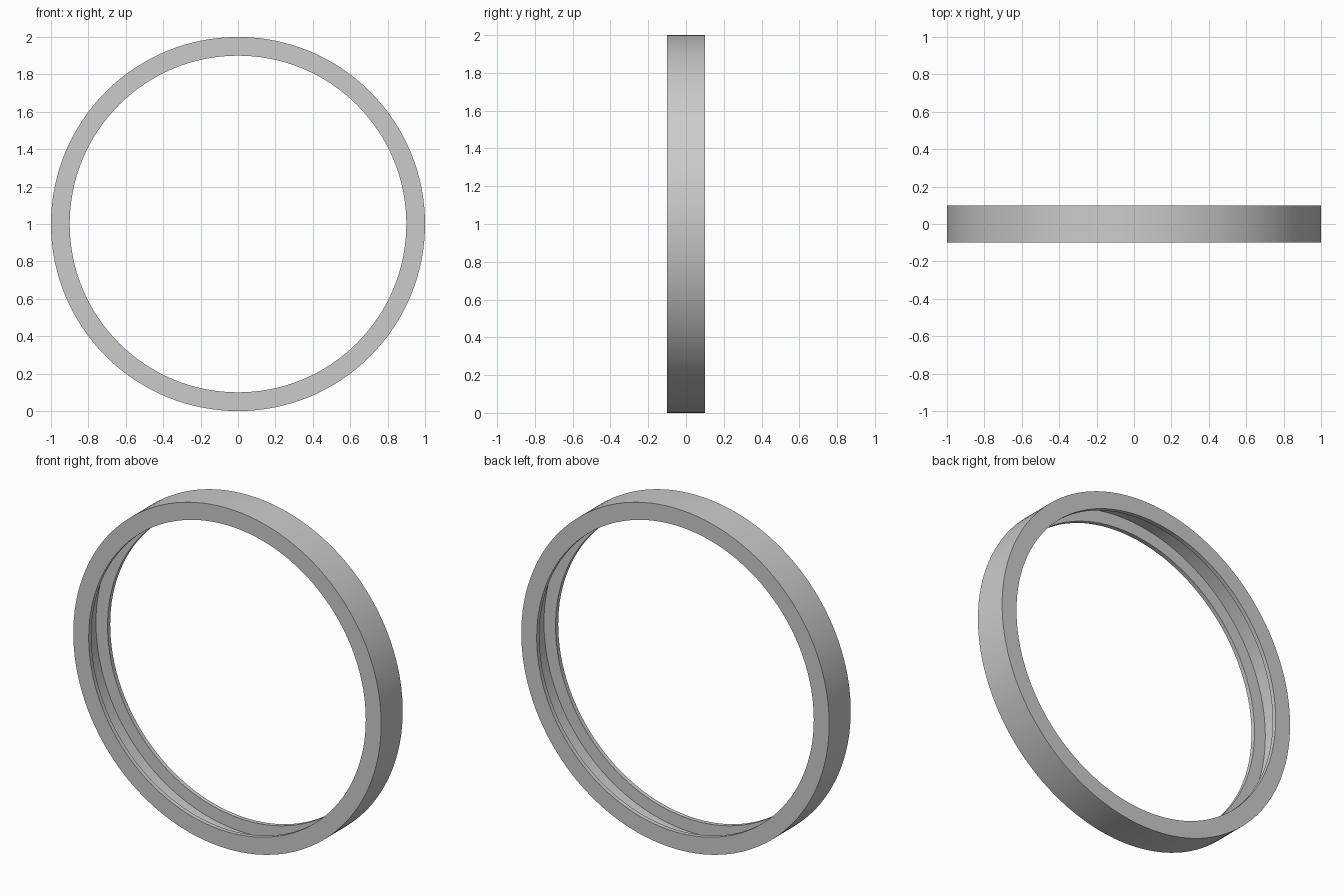
import bpy, bmesh, math

if "Cube" in bpy.data.objects:
    bpy.data.objects.remove(bpy.data.objects["Cube"])

SEGMENTS = 128
# Channel cross-section (radius, y): outer band, flat sides, groove facing inward
PROFILE = [(1.0, -0.1), (1.0, 0.1), (0.9, 0.1), (0.9, 0.075),
           (0.975, 0.075), (0.975, -0.075), (0.9, -0.075), (0.9, -0.1)]

# Ring: sweep the cross-section around the y axis
bm = bmesh.new()
loops = []
for i in range(SEGMENTS):
    a = 2 * math.pi * i / SEGMENTS
    loops.append([bm.verts.new((r * math.cos(a), y, 1 + r * math.sin(a))) for r, y in PROFILE])
n = len(PROFILE)
for i in range(SEGMENTS):
    p, q = loops[i], loops[(i + 1) % SEGMENTS]
    for j in range(n):
        k = (j + 1) % n
        bm.faces.new((p[j], p[k], q[k], q[j]))
bmesh.ops.recalc_face_normals(bm, faces=bm.faces)

mesh = bpy.data.meshes.new("grooved_ring")
bm.to_mesh(mesh)
bm.free()
ring = bpy.data.objects.new("grooved_ring", mesh)
bpy.context.collection.objects.link(ring)

# Smooth around the ring, crisp at the rims
bpy.context.view_layer.objects.active = ring
ring.select_set(True)
bpy.ops.object.shade_smooth_by_angle(angle=math.radians(30))
